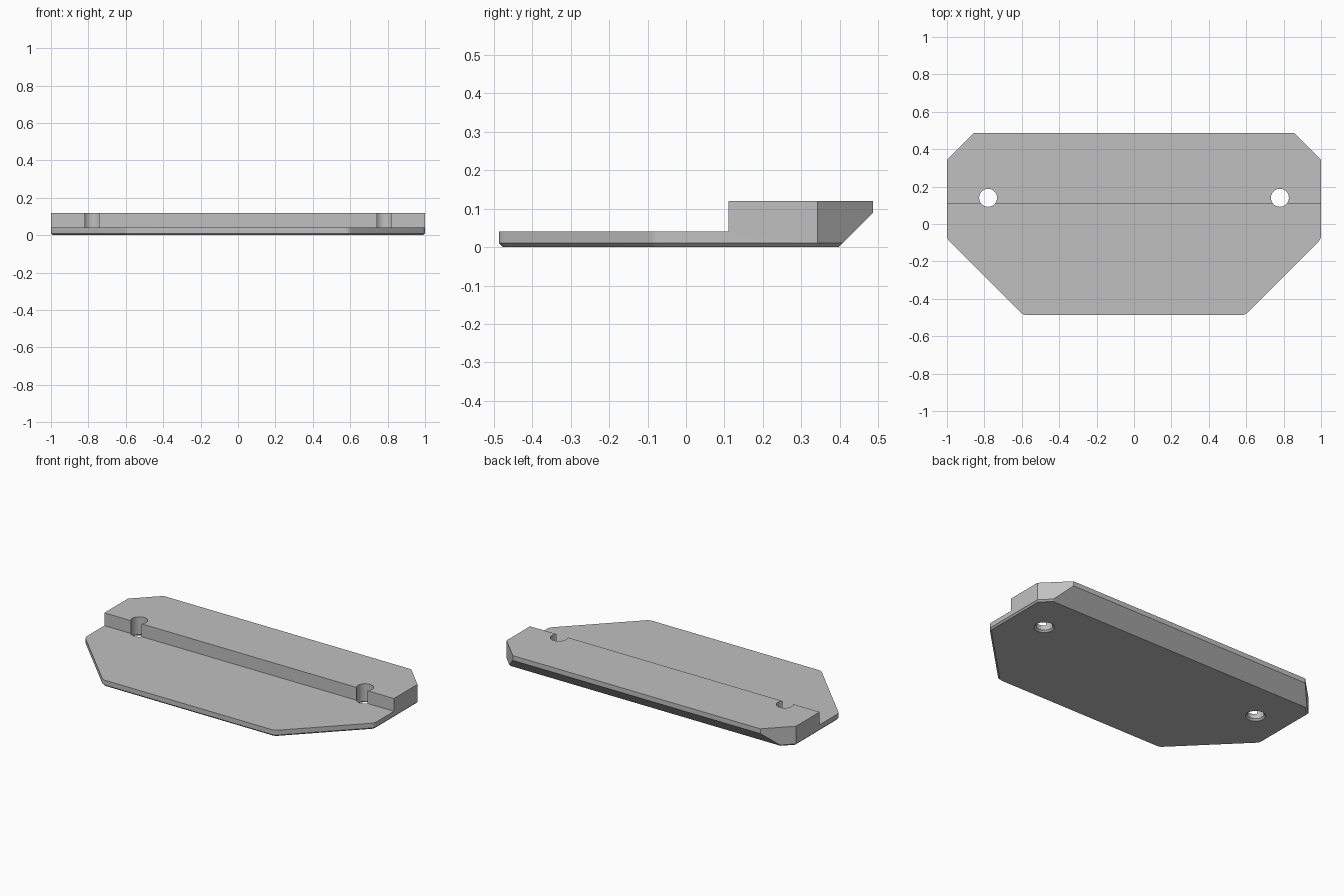
import bpy, bmesh, math
from mathutils import Vector

if "Cube" in bpy.data.objects:
    bpy.data.objects.remove(bpy.data.objects["Cube"])

W, D, H = 1.0, 0.487, 0.12      # half width, half depth, height
PLATE_Z, STEP_Y = 0.04, 0.11    # thin plate top, front face of raised bar
CHAMFER, BACK_CHAMFER = 0.01, 0.09
HOLE_X, HOLE_Y, HOLE_R = 0.78, 0.14, 0.048

grey = bpy.data.materials.new("grey")
grey.diffuse_color = (0.53, 0.53, 0.53, 1)
grey.use_nodes = True
grey.node_tree.nodes["Principled BSDF"].inputs["Base Color"].default_value = grey.diffuse_color


def finish(bm, name):
    bmesh.ops.recalc_face_normals(bm, faces=bm.faces)
    me = bpy.data.meshes.new(name)
    bm.to_mesh(me)
    bm.free()
    ob = bpy.data.objects.new(name, me)
    bpy.context.collection.objects.link(ob)
    me.materials.append(grey)
    return ob


def rounded(prev, p, nxt, r=0.05, steps=5):
    """Points of a fillet on the 45-degree corner p."""
    t = r * math.tan(math.pi / 8)
    a = p + (prev - p).normalized() * t
    b = p + (nxt - p).normalized() * t
    return [a * (1 - s) ** 2 + p * 2 * s * (1 - s) + b * s ** 2
            for s in (i / steps for i in range(steps + 1))]


# Right half outline, front to back, mirrored to the left
front, side = Vector((0.593, -D)), Vector((W, -0.08))
right = rounded(Vector((0, -D)), front, side)
right += rounded(front, side, Vector((W, 0.342)))
right += [Vector((W, 0.342)), Vector((0.855, D))]
outline = right + [Vector((-p.x, p.y)) for p in reversed(right)]

# Solid body, bottom edges sliced at 45 degrees (deep slice at the back)
bm = bmesh.new()
base = bm.faces.new([bm.verts.new((p.x, p.y, 0)) for p in outline])
ext = bmesh.ops.extrude_face_region(bm, geom=[base])
bmesh.ops.translate(bm, vec=(0, 0, H),
                    verts=[v for v in ext["geom"] if isinstance(v, bmesh.types.BMVert)])
for i, p in enumerate(outline):
    q = outline[(i + 1) % len(outline)]
    d = (q - p).normalized()
    normal = Vector((d.y, -d.x, -1))
    depth = BACK_CHAMFER if normal.y > 0.99 else CHAMFER
    cut = bmesh.ops.bisect_plane(bm, geom=bm.verts[:] + bm.edges[:] + bm.faces[:],
                                 plane_co=(p.x, p.y, depth), plane_no=normal,
                                 clear_outer=True, dist=1e-6)
    rim = [e for e in cut["geom_cut"] if isinstance(e, bmesh.types.BMEdge)]
    open_rim = [e for e in bm.edges if e.is_boundary]
    if open_rim:
        bmesh.ops.holes_fill(bm, edges=open_rim, sides=0)
body = finish(bm, "stepped_plate")

# Cutter for the lowered front area
bm = bmesh.new()
bmesh.ops.create_cube(bm, size=1)
for v in bm.verts:
    v.co = (v.co.x * 3, STEP_Y if v.co.y > 0 else -1, 0.3 if v.co.z > 0 else PLATE_Z)
cutters = [finish(bm, "step_cutter")]

# Cutters for the two screw holes, flared at the bottom
for sx in (-1, 1):
    bm = bmesh.new()
    rings = []
    for r, z in ((HOLE_R + 0.02, -0.01), (HOLE_R, 0.01), (HOLE_R, 0.2)):
        rings.append([bm.verts.new((sx * HOLE_X + r * math.cos(a), HOLE_Y + r * math.sin(a), z))
                      for a in (2 * math.pi * k / 40 for k in range(40))])
    for lo, hi in zip(rings, rings[1:]):
        for k in range(40):
            j = (k + 1) % 40
            bm.faces.new((lo[k], lo[j], hi[j], hi[k]))
    bm.faces.new(rings[0])
    bm.faces.new(rings[-1])
    cutters.append(finish(bm, "hole_cutter"))

for c in cutters:
    m = body.modifiers.new(c.name, 'BOOLEAN')
    m.operation, m.solver, m.object = 'DIFFERENCE', 'EXACT', c
    bpy.context.view_layer.objects.active = body
    bpy.ops.object.modifier_apply(modifier=m.name)
for c in cutters:
    bpy.data.objects.remove(c)

# Smooth only the fillets and hole walls
bpy.ops.object.select_all(action='DESELECT')
body.select_set(True)
bpy.context.view_layer.objects.active = body
bpy.ops.object.shade_smooth_by_angle(angle=math.radians(25))
